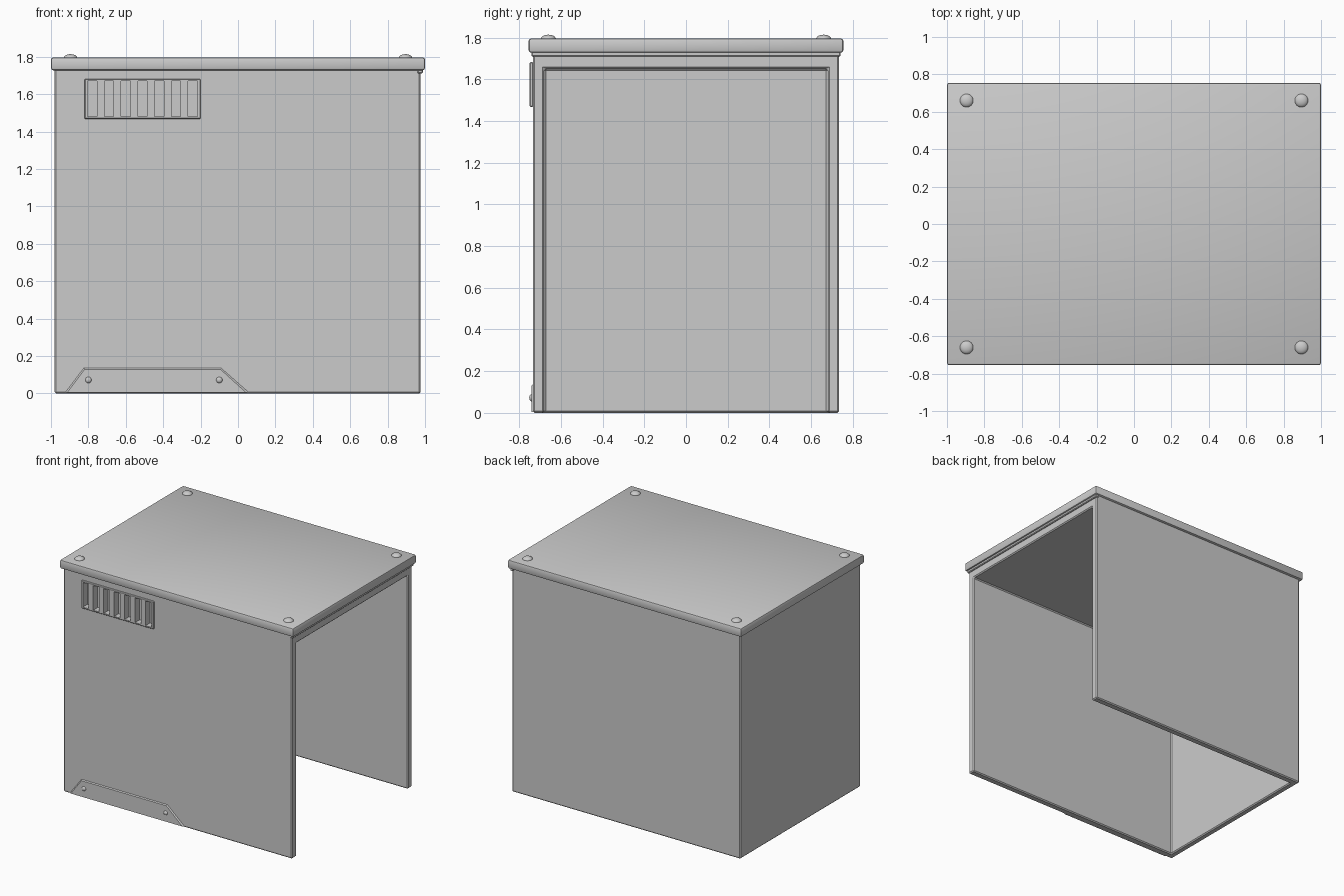
import bpy, bmesh
from mathutils import Matrix, Vector

if "Cube" in bpy.data.objects:
    bpy.data.objects.remove(bpy.data.objects["Cube"])


def make(name, bm, smooth=True):
    bmesh.ops.recalc_face_normals(bm, faces=bm.faces)
    me = bpy.data.meshes.new(name)
    bm.to_mesh(me)
    bm.free()
    ob = bpy.data.objects.new(name, me)
    bpy.context.collection.objects.link(ob)
    if smooth:
        select(ob)
        bpy.ops.object.shade_smooth_by_angle()
    return ob


def select(ob):
    bpy.ops.object.select_all(action='DESELECT')
    ob.select_set(True)
    bpy.context.view_layer.objects.active = ob


def box(name, lo, hi):
    bm = bmesh.new()
    bmesh.ops.create_cube(bm, size=1)
    for v in bm.verts:
        v.co = Vector(l + (c + 0.5) * (h - l) for c, l, h in zip(v.co, lo, hi))
    return make(name, bm, False)


def cut(ob, cutter, keep=False):
    m = ob.modifiers.new("cut", 'BOOLEAN')
    m.operation, m.solver, m.object = 'DIFFERENCE', 'EXACT', cutter
    select(ob)
    bpy.ops.object.modifier_apply(modifier=m.name)
    if not keep:
        bpy.data.objects.remove(cutter)


def bevel(ob, width, segments=1):
    m = ob.modifiers.new("bevel", 'BEVEL')
    m.width, m.segments, m.limit_method = width, segments, 'ANGLE'
    select(ob)
    bpy.ops.object.modifier_apply(modifier=m.name)


def dome(name, loc, radius, height, axis='Z'):
    # half of a flattened sphere, pointing up or to the front
    bm = bmesh.new()
    bmesh.ops.create_uvsphere(bm, u_segments=24, v_segments=12, radius=1)
    bmesh.ops.bisect_plane(bm, geom=bm.verts[:] + bm.edges[:] + bm.faces[:],
                           plane_co=(0, 0, 0), plane_no=(0, 0, 1), clear_inner=True)
    bmesh.ops.scale(bm, vec=(radius, radius, height), verts=bm.verts)
    if axis == 'Y':
        bm.transform(Matrix.Rotation(1.5707963, 4, 'X'))
    bm.transform(Matrix.Translation(loc))
    return make(name, bm)


# housing: three walls and a ceiling, open to the right and below
shell = box("housing", (-0.98, -0.735, 0), (0.977, 0.735, 1.74))
cut(shell, box("cavity", (-0.93, -0.68, -0.3), (1.3, 0.68, 1.65)))
bevel(shell, 0.008)

# dent in the front left corner
bm = bmesh.new()
bmesh.ops.create_cone(bm, cap_ends=True, segments=4, radius1=1, radius2=1, depth=0.3)
bm.transform(Matrix.Diagonal((0.03, 0.06, 1, 1)))
bm.transform(Matrix(((0.7071, 0, 0.7071, -0.98), (0.7071, 0, -0.7071, -0.735),
                     (0, 1, 0, 1.37), (0, 0, 0, 1))))
cut(shell, make("dent_cutter", bm, False))

# vent plate with seven slots sunk into the wall
vent = box("vent_plate", (-0.82, -0.75, 1.468), (-0.2, -0.733, 1.682))
bevel(vent, 0.004)
for i in range(7):
    x = -0.779 + i * 0.0895
    slot = box("slot_cutter", (x - 0.025, -0.8, 1.48), (x + 0.025, -0.695, 1.67))
    cut(shell, slot, keep=True)
    cut(vent, slot)

# trapezoid kick plate with sloped ends
bm = bmesh.new()
outer = [(-0.925, 0.005), (0.06, 0.005), (-0.09, 0.137), (-0.825, 0.137)]
inner = [(-0.913, 0.005), (0.043, 0.005), (-0.094, 0.129), (-0.82, 0.129)]
a = [bm.verts.new((x, -0.734, z)) for x, z in outer]
b = [bm.verts.new((x, -0.742, z)) for x, z in inner]
bm.faces.new(a)
bm.faces.new(b)
for i in range(4):
    j = (i + 1) % 4
    bm.faces.new((a[i], a[j], b[j], b[i]))
make("kick_plate", bm, False)
for i, x in enumerate((-0.8, -0.1)):
    dome(f"kick_plate_rivet_{i + 1}", (x, -0.74, 0.072), 0.017, 0.012, 'Y')

# lid with rounded edges and a small lip above the opening
lid = box("lid", (-1, -0.755, 1.728), (1, 0.755, 1.796))
bevel(lid, 0.012, 2)
lip = box("lid_lip", (0.96, -0.742, 1.71), (0.988, 0.742, 1.735))
bevel(lip, 0.005)

# lid bolts
for i, (x, y) in enumerate([(sx, sy) for sx in (-0.895, 0.895) for sy in (-0.66, 0.66)]):
    dome(f"lid_bolt_{i + 1}", (x, y, 1.794), 0.036, 0.02)

for ob in (shell, vent, lid, lip):
    select(ob)
    bpy.ops.object.shade_smooth_by_angle()
